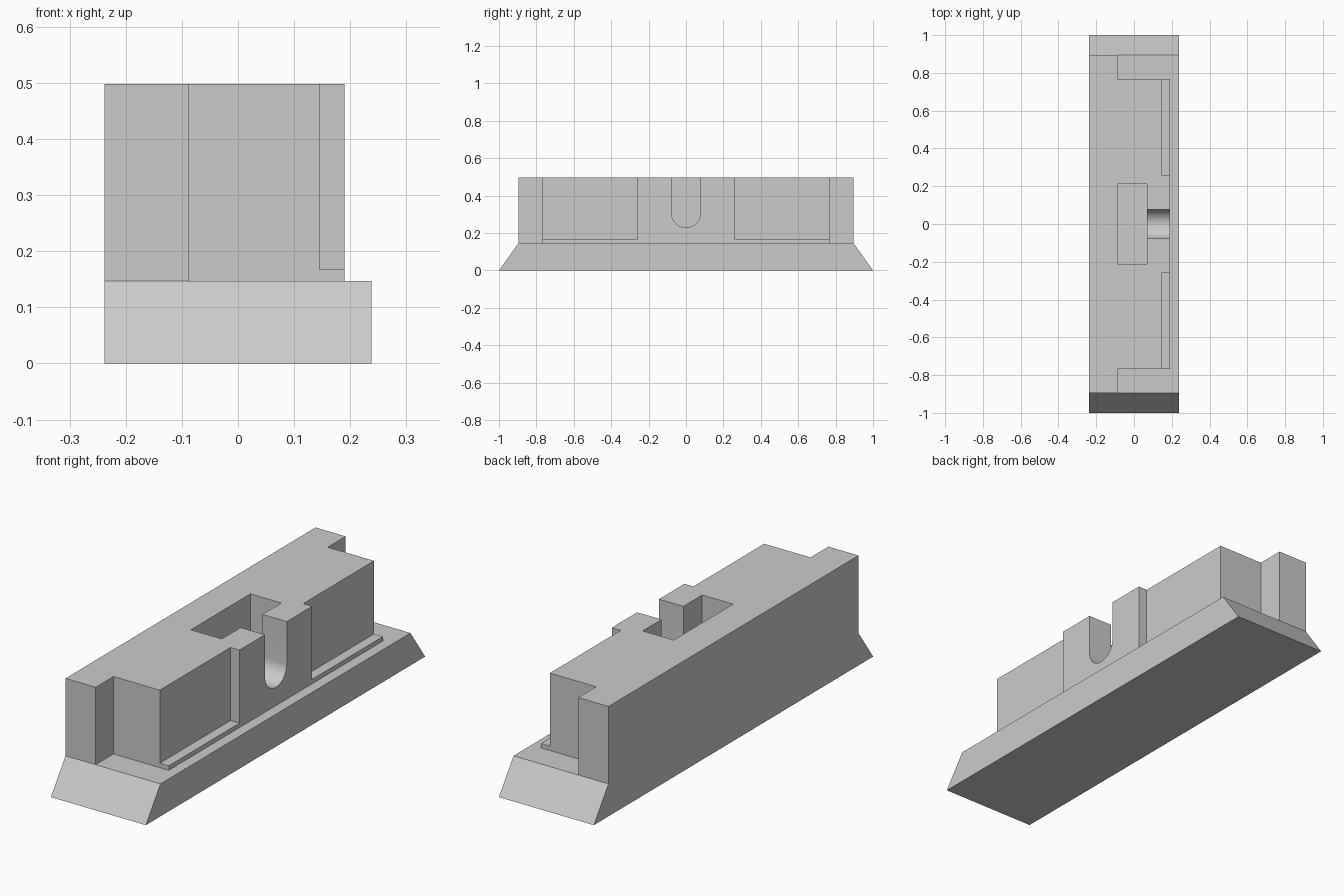
import bpy, bmesh, math
from mathutils import Vector

cube = bpy.data.objects.get("Cube")
if cube:
    bpy.data.objects.remove(cube, do_unlink=True)

HALF_W, FRONT_W = 0.238, 0.19      # base half width, front wall position
END, TOP, DECK = 0.895, 0.498, 0.147

grey = bpy.data.materials.new("plain grey")
grey.use_nodes = True
grey.diffuse_color = (0.6, 0.6, 0.6, 1)
grey.node_tree.nodes["Principled BSDF"].inputs["Base Color"].default_value = (0.6, 0.6, 0.6, 1)


def prism(name, outline, offset):
    """Extrude a closed 3D outline along an offset."""
    bm = bmesh.new()
    face = bm.faces.new([bm.verts.new(p) for p in outline])
    new = bmesh.ops.extrude_face_region(bm, geom=[face])["geom"]
    bmesh.ops.translate(bm, vec=Vector(offset),
                        verts=[v for v in new if isinstance(v, bmesh.types.BMVert)])
    bmesh.ops.recalc_face_normals(bm, faces=bm.faces)
    mesh = bpy.data.meshes.new(name)
    bm.to_mesh(mesh)
    bm.free()
    mesh.materials.append(grey)
    obj = bpy.data.objects.new(name, mesh)
    bpy.context.collection.objects.link(obj)
    return obj


def box(name, x0, x1, y0, y1, z0, z1):
    return prism(name, [(x0, y0, z0), (x1, y0, z0), (x1, y1, z0), (x0, y1, z0)], (0, 0, z1 - z0))


def apply_boolean(target, tool, operation):
    mod = target.modifiers.new(operation, "BOOLEAN")
    mod.operation, mod.object, mod.solver = operation, tool, "EXACT"
    bpy.context.view_layer.objects.active = target
    bpy.ops.object.modifier_apply(modifier=mod.name)
    bpy.data.objects.remove(tool, do_unlink=True)


# Base with sloped ends
prism("base", [(-HALF_W, -1, 0), (-HALF_W, 1, 0), (-HALF_W, END, DECK), (-HALF_W, -END, DECK)],
      (2 * HALF_W, 0, 0))

# Body: half of the plan outline, mirrored front to back
half = [(-HALF_W, END), (-0.087, END), (-0.087, 0.767), (0.145, 0.767), (0.145, 0.26), (FRONT_W, 0.26)]
plan = half + [(x, -y) for x, y in reversed(half)]
body = prism("body", [(x, y, DECK) for x, y in plan], (0, 0, TOP - DECK))

# Central pocket open at the top
pocket = box("pocket_cutter", -0.087, 0.068, -0.213, 0.213, DECK - 0.1, TOP + 0.1)
apply_boolean(body, pocket, "DIFFERENCE")

# Round-bottomed slot through the front wall
R, SLOT_Z, STEPS = 0.078, 0.308, 24
arc = [(0, R * math.cos(a), SLOT_Z - R * math.sin(a))
       for a in (math.pi * i / STEPS for i in range(STEPS + 1))]
slot = prism("slot_cutter", arc + [(0, -R, TOP + 0.1), (0, R, TOP + 0.1)], (0.3, 0, 0))
apply_boolean(body, slot, "DIFFERENCE")

# Low ledges beside the front wall
for side, name in ((1, "back_ledge"), (-1, "front_ledge")):
    y0, y1 = sorted((side * 0.26, side * 0.767))
    box(name, 0.145, FRONT_W, y0, y1, DECK, 0.167)

# Smooth only the curved slot floor
bpy.ops.object.select_all(action="DESELECT")
body.select_set(True)
bpy.context.view_layer.objects.active = body
bpy.ops.object.shade_smooth_by_angle(angle=math.radians(30))
